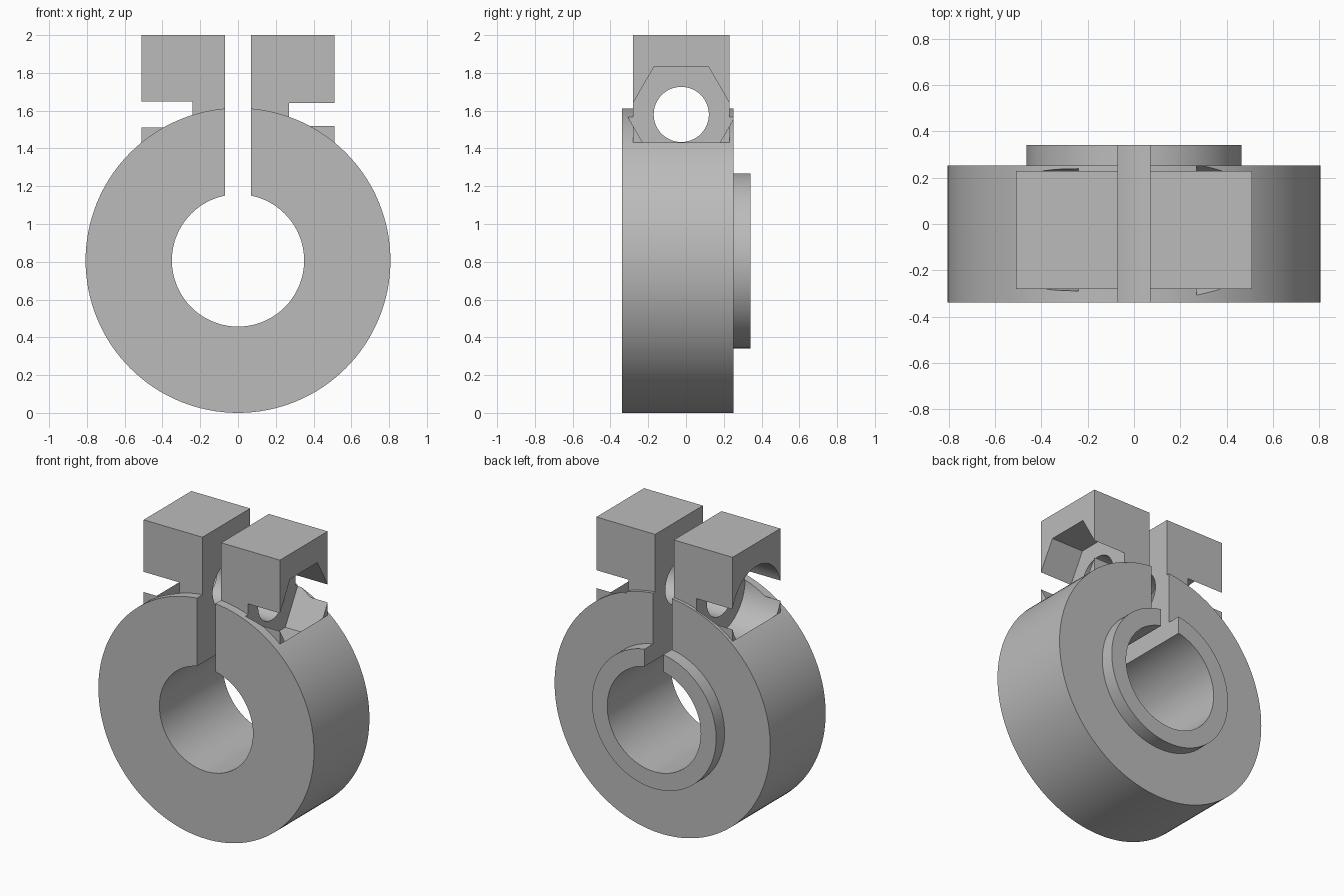
import bpy, bmesh
from math import pi, radians, sin, cos
from mathutils import Matrix, Vector

default = bpy.data.objects.get("Cube")
if default:
    bpy.data.objects.remove(default, do_unlink=True)

grey = bpy.data.materials.new("plain_grey")
grey.use_nodes = True
colour = (0.5, 0.5, 0.5, 1)
grey.diffuse_color = colour
grey.node_tree.nodes["Principled BSDF"].inputs["Base Color"].default_value = colour

RING_R, BORE_R, BOSS_R = 0.807, 0.35, 0.465
FRONT, BACK, BOSS_BACK = -0.34, 0.252, 0.342
GAP, LUG_X = 0.07, 0.51
BOLT_Y, BOLT_Z = -0.025, 1.58


def finish(name, bm):
    bmesh.ops.recalc_face_normals(bm, faces=bm.faces)
    mesh = bpy.data.meshes.new(name)
    bm.to_mesh(mesh)
    bm.free()
    mesh.materials.append(grey)
    obj = bpy.data.objects.new(name, mesh)
    bpy.context.collection.objects.link(obj)
    return obj


def box(name, lo, hi):
    bm = bmesh.new()
    lo, hi = Vector(lo), Vector(hi)
    size = Matrix.Diagonal((*(hi - lo), 1))
    bmesh.ops.create_cube(bm, size=1, matrix=Matrix.Translation((lo + hi) / 2) @ size)
    return finish(name, bm)


def prism_x(name, x0, x1, radius, sides):
    # Prism along x on the bolt axis, with a corner pointing to +y
    bm = bmesh.new()
    ring = [bm.verts.new((x0, BOLT_Y + radius * cos(2 * pi * i / sides),
                          BOLT_Z + radius * sin(2 * pi * i / sides))) for i in range(sides)]
    face = bm.faces.new(ring)
    moved = bmesh.ops.extrude_face_region(bm, geom=[face])["geom"]
    verts = [g for g in moved if isinstance(g, bmesh.types.BMVert)]
    bmesh.ops.translate(bm, verts=verts, vec=(x1 - x0, 0, 0))
    return finish(name, bm)


def lathe_y(name, profile, steps=128):
    # Closed (radius, y) profile turned around the bore axis
    bm = bmesh.new()
    rows = [[bm.verts.new((r * sin(2 * pi * i / steps), y, RING_R + r * cos(2 * pi * i / steps)))
             for r, y in profile] for i in range(steps)]
    n = len(profile)
    for i in range(steps):
        a, b = rows[i], rows[(i + 1) % steps]
        for j in range(n):
            k = (j + 1) % n
            bm.faces.new((a[j], a[k], b[k], b[j]))
    return finish(name, bm)


def combine(target, other, operation):
    mod = target.modifiers.new(operation.lower(), "BOOLEAN")
    mod.operation, mod.solver, mod.object = operation, "EXACT", other
    bpy.context.view_layer.objects.active = target
    bpy.ops.object.modifier_apply(modifier=mod.name)
    bpy.data.objects.remove(other, do_unlink=True)


# Collar ring with the stepped boss on its back
collar = lathe_y("clamp_collar", [
    (BORE_R, FRONT), (RING_R, FRONT), (RING_R, BACK),
    (BOSS_R, BACK), (BOSS_R, BOSS_BACK), (BORE_R, BOSS_BACK)])

# Clamping lugs, split by the slot
combine(collar, box("lugs", (-LUG_X, -0.28, 1.25), (LUG_X, 0.23, 2)), "UNION")
combine(collar, box("slot", (-GAP, -0.6, RING_R), (GAP, 0.6, 2.2)), "DIFFERENCE")

# Bolt hole, hexagonal nut pocket on the left, round head pocket on the right
combine(collar, prism_x("bolt_hole", -0.9, 0.9, 0.146, 64), "DIFFERENCE")
combine(collar, prism_x("nut_pocket", 0.27, LUG_X + 0.0005, 0.29, 6), "DIFFERENCE")
combine(collar, prism_x("head_pocket", -LUG_X - 0.0005, -0.24, 0.264, 96), "DIFFERENCE")

# Smooth round walls, sharp edges
bpy.ops.object.select_all(action="DESELECT")
collar.select_set(True)
bpy.context.view_layer.objects.active = collar
bpy.ops.object.shade_smooth_by_angle(angle=radians(30))
